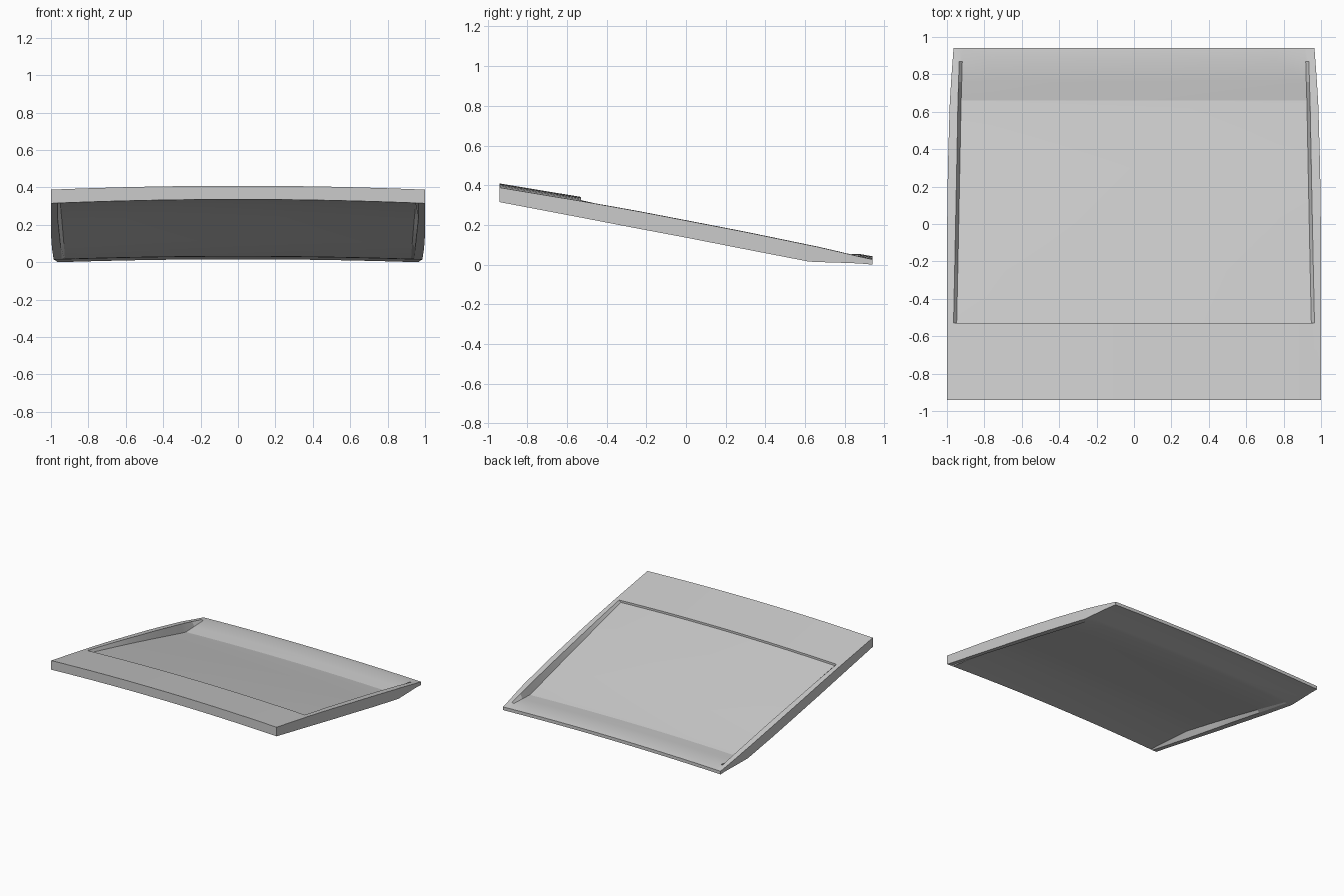
import bpy
import bmesh

if "Cube" in bpy.data.objects:
    bpy.data.objects.remove(bpy.data.objects["Cube"])

# Stations along y: y, outer half width, recess half width, rail top, rail bottom,
# panel top, panel bottom, crown height (heights are at the outer edges)
STATIONS = [
    (-0.94, 1.000, 0.965, 0.388, 0.315, 0.388, 0.315, 0.021),
    (-0.53, 1.000, 0.965, 0.320, 0.237, 0.320, 0.287, 0.021),
    (-0.53, 1.000, 0.965, 0.320, 0.237, 0.304, 0.287, 0.021),  # step down to panel
    (-0.25, 1.000, 0.959, 0.270, 0.183, 0.241, 0.225, 0.020),
    (0.00, 0.999, 0.954, 0.222, 0.136, 0.183, 0.168, 0.019),
    (0.30, 0.995, 0.948, 0.164, 0.077, 0.111, 0.096, 0.018),
    (0.62, 0.986, 0.942, 0.098, 0.015, 0.032, 0.015, 0.017),
    (0.66, 0.984, 0.941, 0.090, 0.013, 0.024, 0.013, 0.017),
    (0.76, 0.978, 0.938, 0.067, 0.010, 0.031, 0.010, 0.017),
    (0.87, 0.970, 0.935, 0.041, 0.006, 0.037, 0.006, 0.017),
    (0.94, 0.965, 0.930, 0.026, 0.000, 0.026, 0.000, 0.016),
]
SPANS = 12  # divisions across the panel


def cross_section(xo, xi, rt, rb, pt, pb, crown):
    """Closed ring: right to left over the top, back along the underside."""
    def side(rail, panel, floor_x):
        mid = [(floor_x * (1 - 2 * i / SPANS), panel) for i in range(SPANS + 1)]
        return [(xo, rail), (xi, rail)] + mid + [(-xi, rail), (-xo, rail)]
    ring = side(rt, pt, xi - 0.017) + side(rb, pb, xi - 0.017)[::-1]
    return [(x, z + crown * (1 - (x / xo) ** 2)) for x, z in ring]


# Curved lid with a sunken top panel and hollowed underside
bm = bmesh.new()
rings = [[bm.verts.new((x, y, z)) for x, z in cross_section(*rest)]
         for y, *rest in STATIONS]
count = len(rings[0])
for a, b in zip(rings, rings[1:]):
    for i in range(count):
        j = (i + 1) % count
        bm.faces.new((a[i], a[j], b[j], b[i]))

# Front and rear end faces, as strips between top and underside
for ring in (rings[0], rings[-1]):
    for i in range(count // 2 - 1):
        bm.faces.new((ring[i], ring[i + 1], ring[count - 2 - i], ring[count - 1 - i]))

bmesh.ops.remove_doubles(bm, verts=bm.verts, dist=0.0003)
bmesh.ops.recalc_face_normals(bm, faces=bm.faces)
mesh = bpy.data.meshes.new("recessed_lid_panel")
bm.to_mesh(mesh)
bm.free()

lid = bpy.data.objects.new("recessed_lid_panel", mesh)
bpy.context.collection.objects.link(lid)
bpy.context.view_layer.objects.active = lid
lid.select_set(True)
bpy.ops.object.shade_smooth_by_angle(angle=0.26)
